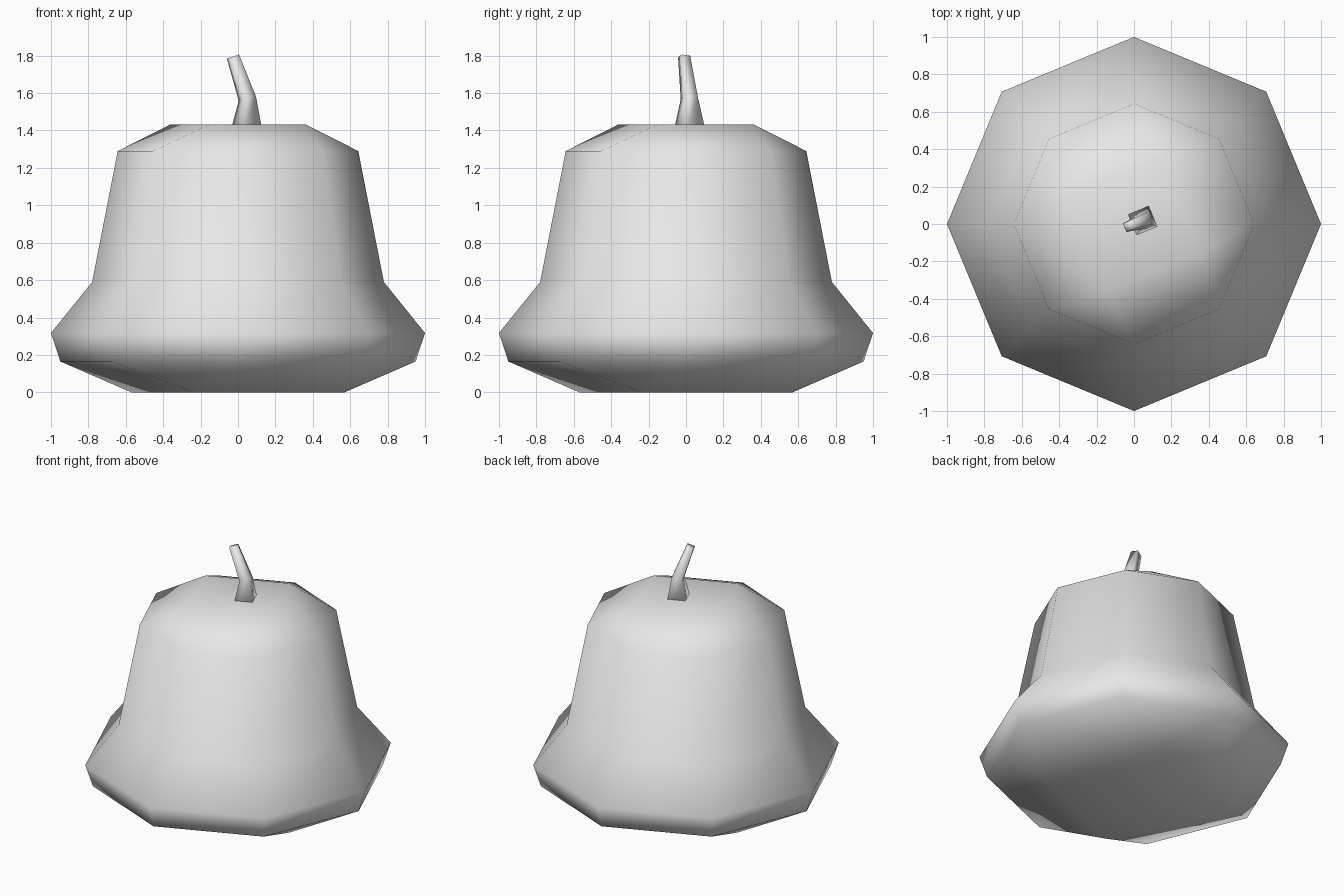
import bpy, bmesh, math

cube = bpy.data.objects.get("Cube")
if cube:
    bpy.data.objects.remove(cube, do_unlink=True)

# Single plain material
grey = bpy.data.materials.new("light grey")
grey.use_nodes = True
colour = (0.8, 0.8, 0.8, 1)
grey.diffuse_color = colour
for node in grey.node_tree.nodes:
    if node.type == 'BSDF_PRINCIPLED':
        node.inputs["Base Color"].default_value = colour


def ring(bm, radius, z, sides, turn=0, cx=0, cy=0, tilt=0):
    """Regular polygon of vertices; tilt slopes it along x."""
    verts = []
    for i in range(sides):
        a = math.radians(turn + 360 * i / sides)
        dx, dy = radius * math.cos(a), radius * math.sin(a)
        verts.append(bm.verts.new((cx + dx, cy + dy, z + tilt * dx)))
    return verts


def bridge(bm, low, high):
    """Quads between two rings of equal count."""
    n = len(low)
    for i in range(n):
        j = (i + 1) % n
        bm.faces.new((low[i], low[j], high[j], high[i]))


def bridge_to_square(bm, octagon, square):
    """Alternate triangles and quads from eight sides to four."""
    for k in range(4):
        a, b, c = (octagon[(2 * k + s) % 8] for s in (1, 2, 3))
        bm.faces.new((a, b, square[k]))
        bm.faces.new((b, c, square[(k + 1) % 4], square[k]))


def finish(bm, name):
    bmesh.ops.recalc_face_normals(bm, faces=bm.faces)
    for f in bm.faces:
        f.smooth = True
    mesh = bpy.data.meshes.new(name)
    bm.to_mesh(mesh)
    bm.free()
    mesh.materials.append(grey)
    obj = bpy.data.objects.new(name, mesh)
    bpy.context.collection.objects.link(obj)
    return obj


TURN = 67.5  # square ends sit between the octagon's corners

# Body: octagonal bell closed by a square at each end
bm = bmesh.new()
profile = [(0.95, 0.165), (1.0, 0.317), (0.78, 0.59), (0.643, 1.29)]
rings = [ring(bm, r, z, 8) for r, z in profile]
for low, high in zip(rings, rings[1:]):
    bridge(bm, low, high)
for radius, z, octagon in ((0.617, 0, rings[0]), (0.39, 1.433, rings[-1])):
    square = ring(bm, radius, z, 4, TURN)
    bridge_to_square(bm, octagon, square)
    bm.faces.new(square)
finish(bm, "body")

# Stem: bent, tapering four-sided stalk
bm = bmesh.new()
sections = [
    (0.105, 1.345, 0.043, 0.02, 0),
    (0.05, 1.57, 0.05, 0.018, 0.25),
    (0.035, 1.795, -0.027, -0.01, 0.35),
]
rings = [ring(bm, r, z, 4, TURN, cx, cy, tilt) for r, z, cx, cy, tilt in sections]
for low, high in zip(rings, rings[1:]):
    bridge(bm, low, high)
bm.faces.new(rings[0])
bm.faces.new(rings[-1])
finish(bm, "stem")
